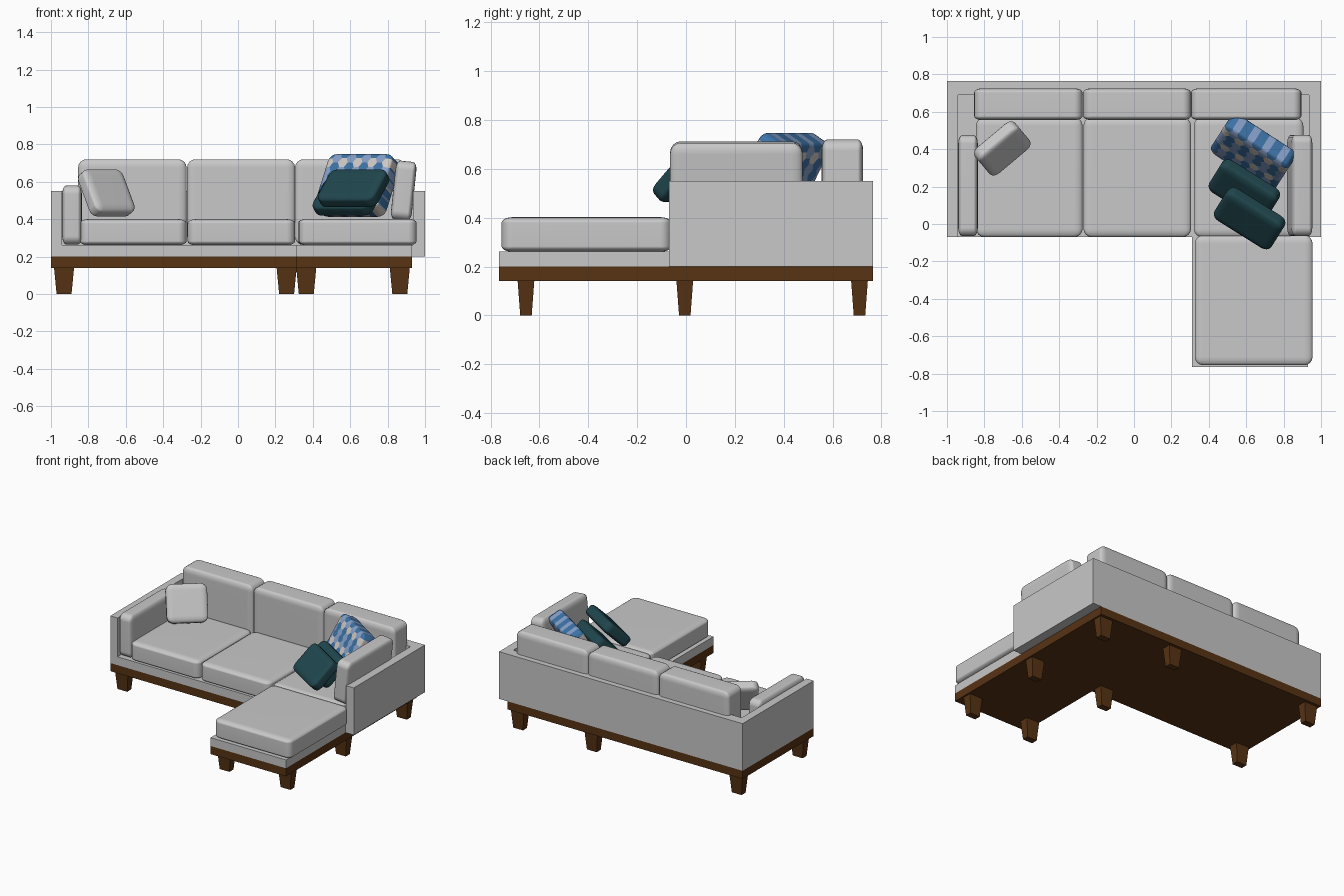
import bpy, bmesh, math
from mathutils import Vector

if "Cube" in bpy.data.objects:
    bpy.data.objects.remove(bpy.data.objects["Cube"])


def material(name, rgb):
    m = bpy.data.materials.new(name)
    m.diffuse_color = (*rgb, 1)
    m.use_nodes = True
    m.node_tree.nodes["Principled BSDF"].inputs["Base Color"].default_value = m.diffuse_color
    return m


GREY = material("grey fabric", (0.58, 0.58, 0.58))
WOOD = material("brown wood", (0.095, 0.033, 0.007))
TEAL = material("dark teal fabric", (0.014, 0.062, 0.075))
SLATE = material("slate blue", (0.24, 0.35, 0.58))
BLUE = material("deep blue", (0.045, 0.17, 0.38))
CREAM = material("cream", (0.62, 0.58, 0.54))


def finish(bm, name, mats, loc=(0, 0, 0), rot=(0, 0, 0), smooth=False):
    bmesh.ops.recalc_face_normals(bm, faces=bm.faces)
    me = bpy.data.meshes.new(name)
    for f in bm.faces:
        f.smooth = smooth
    bm.to_mesh(me)
    bm.free()
    for m in mats:
        me.materials.append(m)
    ob = bpy.data.objects.new(name, me)
    ob.location = loc
    ob.rotation_euler = [math.radians(a) for a in rot]
    bpy.context.collection.objects.link(ob)
    if smooth:
        ob.modifiers.new("soft normals", 'WEIGHTED_NORMAL')
    return ob


def box(name, lo, hi, mat):
    lo, hi = Vector(lo), Vector(hi)
    bm = bmesh.new()
    bmesh.ops.create_cube(bm, size=1)
    bmesh.ops.scale(bm, vec=hi - lo, verts=bm.verts)
    return finish(bm, name, [mat], (lo + hi) / 2)


def soft_mesh(size, thin, r=0.045):
    """Rounded box whose rounding is squashed along its thin axis."""
    s = Vector(size)
    s[thin] *= 2
    bm = bmesh.new()
    bmesh.ops.create_cube(bm, size=1)
    bmesh.ops.scale(bm, vec=s, verts=bm.verts)
    bmesh.ops.bevel(bm, geom=bm.edges[:], offset=r, segments=4, profile=0.5,
                    affect='EDGES')
    k = Vector((1, 1, 1))
    k[thin] = 0.5
    bmesh.ops.scale(bm, vec=k, verts=bm.verts)
    return bm


def cushion(name, lo, hi, thin, rot=(0, 0, 0)):
    lo, hi = Vector(lo), Vector(hi)
    return finish(soft_mesh(hi - lo, thin), name, [GREY], (lo + hi) / 2, rot, True)


def pillow(name, size, loc, tilt, yaw, mat):
    return finish(soft_mesh(size, 1), name, [mat], loc, (-tilt, 0, yaw), True)


# Wooden plinth
box("plinth_main", (-1, -0.07, 0.14), (0.93, 0.765, 0.2), WOOD)
box("plinth_chaise", (0.31, -0.765, 0.14), (0.93, -0.07, 0.2), WOOD)

# Tapered legs
for x, y in [(-0.93, -0.005), (-0.93, 0.71), (0.26, -0.005), (0.26, 0.71),
             (0.865, -0.005), (0.865, 0.71), (0.865, -0.655), (0.365, -0.655)]:
    bm = bmesh.new()
    bmesh.ops.create_cube(bm, size=1)
    for v in bm.verts:
        top = v.co.z > 0
        v.co.x *= 0.107 if top else 0.08
        v.co.y *= 0.068 if top else 0.047
        v.co.z *= 0.14
    finish(bm, "leg", [WOOD], (x, y, 0.07))

# Upholstered frame
box("frame_base", (-0.94, -0.07, 0.2), (0.935, 0.69, 0.262), GREY)
box("frame_chaise", (0.31, -0.765, 0.2), (0.93, -0.07, 0.262), GREY)
box("back_wall", (-1, 0.69, 0.2), (1, 0.765, 0.55), GREY)
box("left_arm", (-1, -0.07, 0.2), (-0.94, 0.69, 0.55), GREY)
box("right_arm", (0.935, -0.07, 0.2), (1, 0.69, 0.55), GREY)

# Seat cushions
for i, (x0, x1) in enumerate([(-0.845, -0.275), (-0.27, 0.305), (0.32, 0.905)]):
    cushion(f"seat_cushion_{i + 1}", (x0, -0.07, 0.26), (x1, 0.57, 0.4), 2)
cushion("chaise_cushion", (0.325, -0.755, 0.26), (0.955, -0.06, 0.402), 2)

# Back cushions
for i, (x0, x1) in enumerate([(-0.855, -0.275), (-0.272, 0.305), (0.305, 0.895)]):
    cushion(f"back_cushion_{i + 1}", (x0, 0.555, 0.262), (x1, 0.725, 0.72), 1)

# Arm cushions, the right one leaning outward
cushion("left_arm_cushion", (-0.94, -0.065, 0.264), (-0.835, 0.475, 0.58), 0)
cushion("right_arm_cushion", (0.83, -0.065, 0.395), (0.942, 0.477, 0.71), 0, (0, 6, 0))

# Plain throw pillows
pillow("grey_pillow", (0.28, 0.085, 0.265), (-0.704, 0.404, 0.54), 30, 40, GREY)
pillow("teal_pillow_back", (0.36, 0.085, 0.235), (0.59, 0.18, 0.52), 45, -32, TEAL)
pillow("teal_pillow_front", (0.36, 0.085, 0.235), (0.618, 0.03, 0.565), 45, -32, TEAL)

# Patterned pillow: cut along a triangle lattice, then colour the hexagons
bm = soft_mesh((0.41, 0.12, 0.34), 1)
S = 0.031
H = S * math.sqrt(3) / 2
for ang in (30, 90, 150):
    a = math.radians(ang)
    n = Vector((math.cos(a), 0, math.sin(a)))
    for k in range(-10, 11):
        bmesh.ops.bisect_plane(bm, geom=bm.verts[:] + bm.edges[:] + bm.faces[:],
                               dist=1e-5, plane_co=n * k * H, plane_no=n)
W = 2 * H  # spacing between hexagon centres


def hexagon_colour(p):
    best = None
    r0 = round(p.x / (1.5 * S))
    for q in (r0 - 1, r0, r0 + 1):
        r = round(p.z / W - q / 2)
        d = (p.x - q * 1.5 * S) ** 2 + (p.z - (r + q / 2) * W) ** 2
        if best is None or d < best[0]:
            best = (d, q, r)
    return (0, 1, 0, 1, 2)[(best[1] + 2 * best[2]) % 5]


for f in bm.faces:
    f.material_index = hexagon_colour(f.calc_center_median())
finish(bm, "patterned_pillow", [SLATE, BLUE, CREAM], (0.638, 0.385, 0.58),
       (-30, 0, -33), True)
